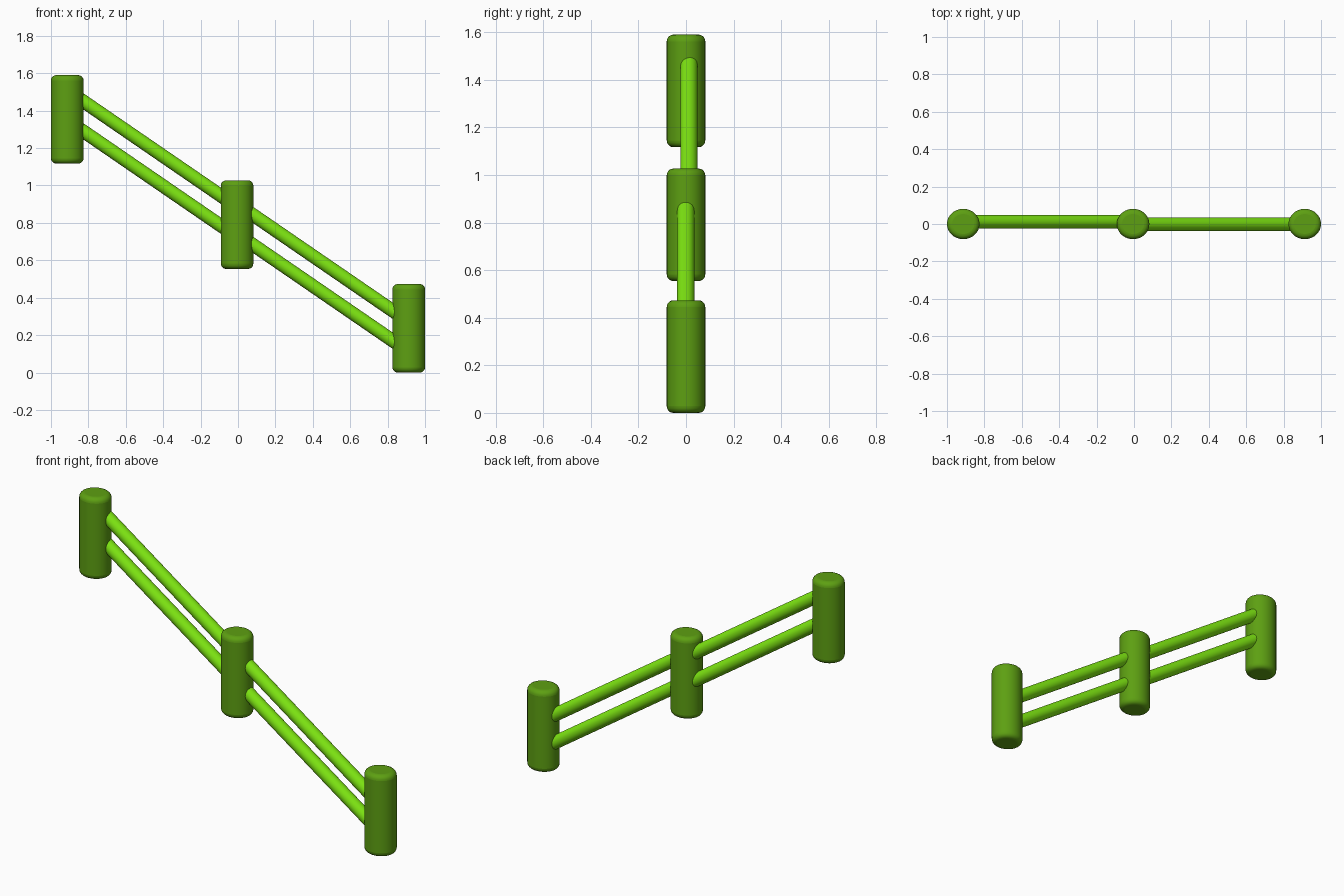
import bpy
from math import radians
from mathutils import Vector

if "Cube" in bpy.data.objects:
    bpy.data.objects.remove(bpy.data.objects["Cube"])


def material(name, color):
    m = bpy.data.materials.new(name)
    m.diffuse_color = (*color, 1)
    m.use_nodes = True
    m.node_tree.nodes["Principled BSDF"].inputs["Base Color"].default_value = m.diffuse_color
    return m


POST_MAT = material("dark_green", (0.11, 0.35, 0.006))
RAIL_MAT = material("bright_green", (0.21, 0.80, 0.006))


def finish(obj, name, mat):
    obj.name = name
    obj.data.materials.append(mat)
    bpy.ops.object.shade_smooth_by_angle(angle=radians(40))


def post(name, x, z0):
    # Slightly oval upright with rounded rims
    h = 0.473
    bpy.ops.mesh.primitive_cylinder_add(vertices=48, radius=1, depth=1,
                                        location=(x, 0, z0 + h / 2))
    obj = bpy.context.object
    obj.scale = (0.087, 0.081, h)
    bpy.ops.object.transform_apply(location=False, rotation=False, scale=True)
    bev = obj.modifiers.new("rounded_rims", 'BEVEL')
    bev.width = 0.028
    bev.segments = 5
    bev.limit_method = 'ANGLE'
    bev.angle_limit = radians(40)
    finish(obj, name, POST_MAT)


def rail(name, start, end):
    # Round bar between two points hidden inside the posts
    a, b = Vector(start), Vector(end)
    d = b - a
    bpy.ops.mesh.primitive_cylinder_add(vertices=32, radius=0.036, depth=d.length,
                                        location=(a + b) / 2)
    obj = bpy.context.object
    obj.rotation_euler = d.to_track_quat('Z', 'Y').to_euler()
    finish(obj, name, RAIL_MAT)


# Three posts stepping down the slope
for name, x, z0 in (("post_left", -0.913, 1.117),
                    ("post_middle", -0.005, 0.554),
                    ("post_right", 0.913, 0.0)):
    post(name, x, z0)

# Two parallel rails in each bay; the bays are slightly offset in depth
SLOPE = -0.686
for side, x0, x1, y, z_at_x0 in (("left", -0.88, -0.04, 0.012, 1.486),
                                 ("right", 0.03, 0.88, -0.001, 0.877)):
    for level, drop in (("upper", 0.0), ("lower", 0.16)):
        z0 = z_at_x0 - drop
        rail(f"rail_{side}_{level}", (x0, y, z0),
             (x1, y, z0 + SLOPE * (x1 - x0)))
